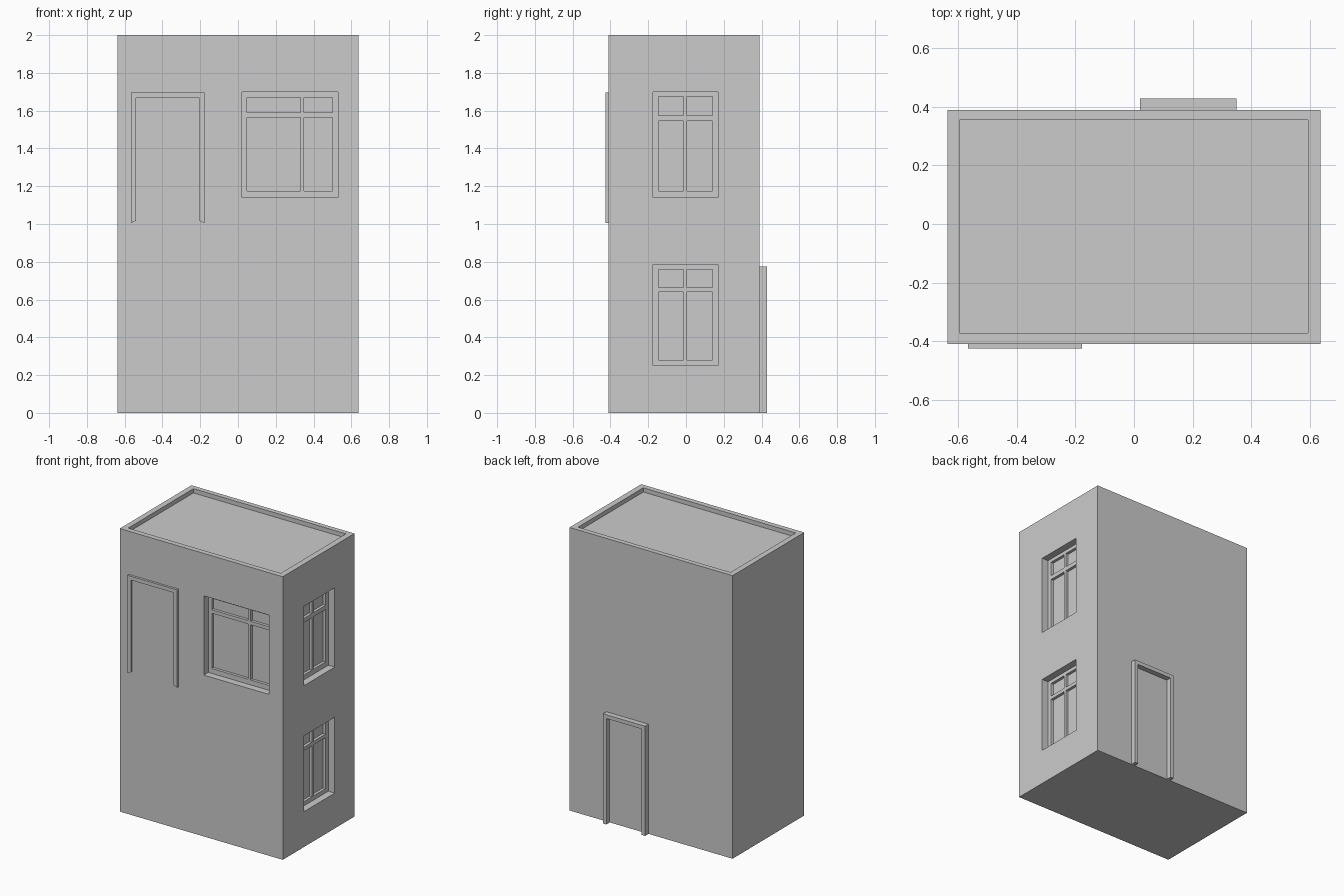
import bpy, bmesh
from mathutils import Vector

if "Cube" in bpy.data.objects:
    bpy.data.objects.remove(bpy.data.objects["Cube"])

HX, Y0, Y1, H = 0.637, -0.41, 0.39, 2.0
REVEAL, FRAME = 0.05, 0.02

# wall coordinates (u along wall, v up, d depth into the wall) to world
def front(u, v, d): return Vector((u, Y0 + d, v))
def right(u, v, d): return Vector((HX - d, u, v))
def back(u, v, d): return Vector((u, Y1 - d, v))


def finish(name, bm):
    bmesh.ops.recalc_face_normals(bm, faces=bm.faces)
    mesh = bpy.data.meshes.new(name)
    bm.to_mesh(mesh)
    bm.free()
    ob = bpy.data.objects.new(name, mesh)
    bpy.context.collection.objects.link(ob)
    return ob


def add_box(bm, a, b):
    vs = bmesh.ops.create_cube(bm, size=1)["verts"]
    for v in vs:
        v.co = [(p + q) / 2 + c * abs(q - p) for p, q, c in zip(a, b, v.co)]


def thicken(bm, offset):
    r = bmesh.ops.extrude_face_region(bm, geom=bm.faces[:])
    moved = [g for g in r["geom"] if isinstance(g, bmesh.types.BMVert)]
    bmesh.ops.translate(bm, verts=moved, vec=offset)


# window frame: grid of cells, odd/odd cells are left open as panes
def window_frame(name, wall, us, vs):
    bm = bmesh.new()
    pts = [[bm.verts.new(wall(u, v, REVEAL)) for v in vs] for u in us]
    for i in range(len(us) - 1):
        for j in range(len(vs) - 1):
            if not (i % 2 and j % 2):
                bm.faces.new((pts[i][j], pts[i+1][j], pts[i+1][j+1], pts[i][j+1]))
    thicken(bm, wall(0, 0, FRAME) - wall(0, 0, 0))
    finish(name, bm)


# door surround: upside-down U profile standing out from the wall
def door_frame(name, wall, u0, u1, v0, v1, w, slant, out):
    bm = bmesh.new()
    prof = [(u0, v0), (u0, v1), (u1, v1), (u1, v0), (u1 - w, v0 + slant),
            (u1 - w, v1 - w), (u0 + w, v1 - w), (u0 + w, v0 + slant)]
    p = [bm.verts.new(wall(u, v, 0)) for u, v in prof]
    for q in ((0, 1, 6, 7), (1, 2, 5, 6), (2, 3, 4, 5)):
        bm.faces.new([p[i] for i in q])
    thicken(bm, wall(0, 0, -out) - wall(0, 0, 0))
    finish(name, bm)


side_us = [-0.175, -0.145, -0.014, 0.006, 0.14, 0.17]
windows = [
    ("front_window_frame", front, [0.02, 0.047, 0.33, 0.35, 0.50, 0.53],
     [1.14, 1.175, 1.565, 1.59, 1.67, 1.70]),
    ("upper_side_window_frame", right, side_us, [1.14, 1.175, 1.545, 1.575, 1.675, 1.70]),
    ("lower_side_window_frame", right, side_us, [0.25, 0.28, 0.64, 0.665, 0.76, 0.785]),
]

# building block
bm = bmesh.new()
add_box(bm, (-HX, Y0, 0), (HX, Y1, H))
body = finish("building", bm)

# cutter: roof recess and window openings
bm = bmesh.new()
add_box(bm, (-0.597, -0.373, H - 0.03), (0.595, 0.355, H + 0.1))
for name, wall, us, vs in windows:
    add_box(bm, wall(us[0], vs[0], -0.1), wall(us[-1], vs[-1], REVEAL + FRAME))
cutter = finish("opening_cutter", bm)
cutter.hide_render = True

mod = body.modifiers.new("openings", "BOOLEAN")
mod.operation, mod.object, mod.solver = "DIFFERENCE", cutter, "EXACT"
bpy.context.view_layer.update()
body.data = bpy.data.meshes.new_from_object(
    body.evaluated_get(bpy.context.evaluated_depsgraph_get()))
body.modifiers.clear()
bpy.data.objects.remove(cutter)

# windows and doors
for win in windows:
    window_frame(*win)
door_frame("balcony_door_frame", front, -0.567, -0.178, 1.005, 1.695, 0.027, 0.012, 0.016)
door_frame("back_door_frame", back, 0.02, 0.35, 0.0, 0.775, 0.027, 0.0, 0.038)
